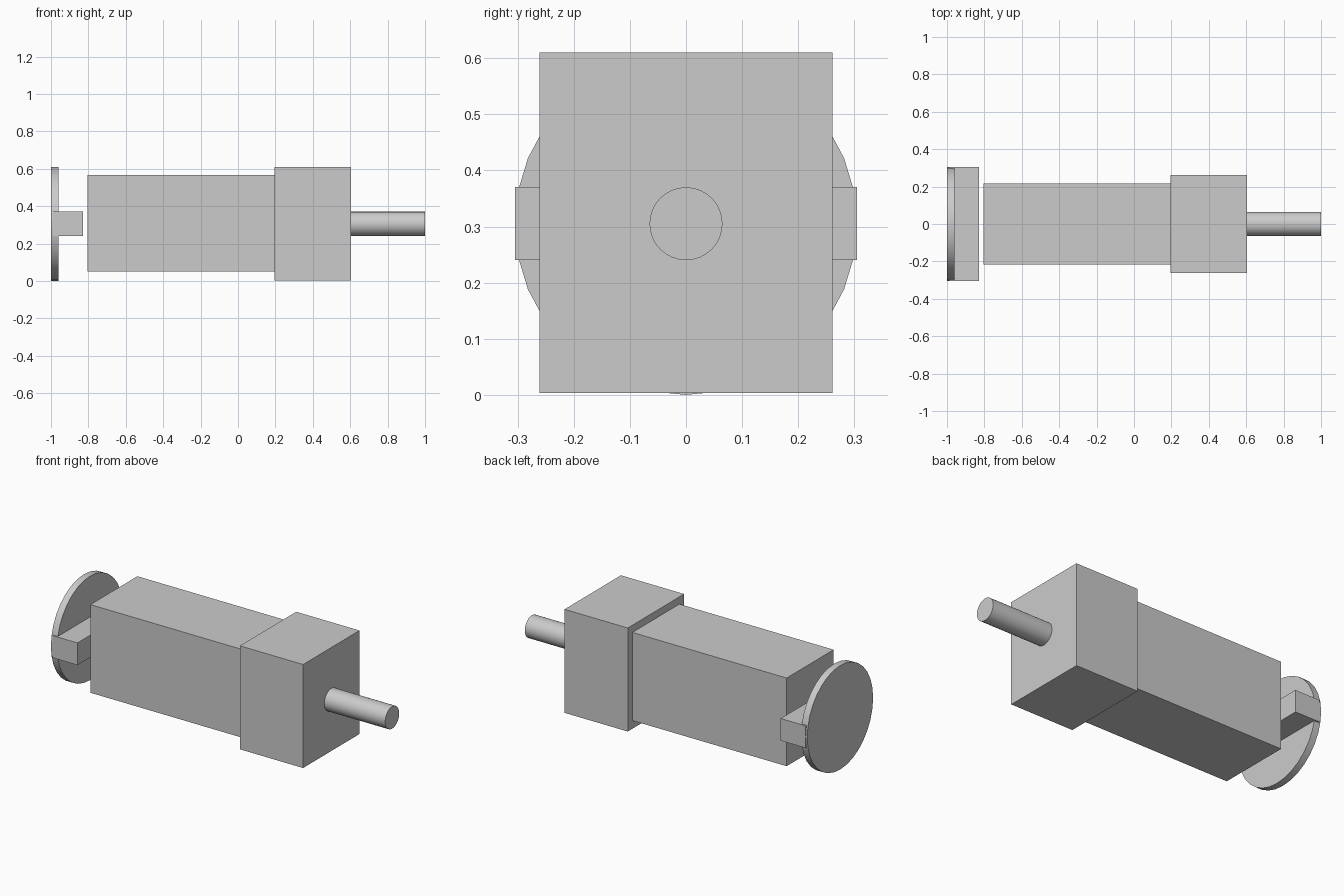
import bpy
import math

default = bpy.data.objects.get("Cube")
if default:
    bpy.data.objects.remove(default, do_unlink=True)

CENTRE_Z = 0.305

grey = bpy.data.materials.new("light_grey")
grey.use_nodes = True
colour = (0.6, 0.6, 0.6, 1.0)
grey.diffuse_color = colour
grey.node_tree.nodes["Principled BSDF"].inputs["Base Color"].default_value = colour


def finish(name):
    obj = bpy.context.object
    obj.name = name
    obj.data.materials.append(grey)
    return obj


def box(name, x0, x1, width, height, z=CENTRE_Z):
    """Box spanning x0 to x1, centred on the long axis."""
    bpy.ops.mesh.primitive_cube_add(size=1, location=((x0 + x1) / 2, 0, z))
    obj = finish(name)
    obj.scale = (x1 - x0, width, height)
    bpy.ops.object.transform_apply(location=False, rotation=False, scale=True)
    return obj


def rod(name, x0, x1, radius, sides=32):
    """Cylinder lying along x from x0 to x1."""
    bpy.ops.mesh.primitive_cylinder_add(
        vertices=sides, radius=radius, depth=x1 - x0,
        location=((x0 + x1) / 2, 0, CENTRE_Z), rotation=(0, math.pi / 2, 0))
    obj = finish(name)
    bpy.ops.object.transform_apply(location=False, rotation=True, scale=False)
    bpy.ops.object.shade_smooth_by_angle(angle=math.radians(30))
    return obj


# Main body and the larger block at its end
box("body", -0.805, 0.195, 0.435, 0.517, z=0.309)
box("head_block", 0.195, 0.605, 0.522, 0.607, z=0.3065)

# Output shaft
rod("shaft", 0.605, 1.0, 0.065)

# Separate disc with a cross bar on its inner face
rod("coupling_disc", -1.0, -0.96, 0.305)
box("coupling_bar", -0.99, -0.828, 0.61, 0.13)
